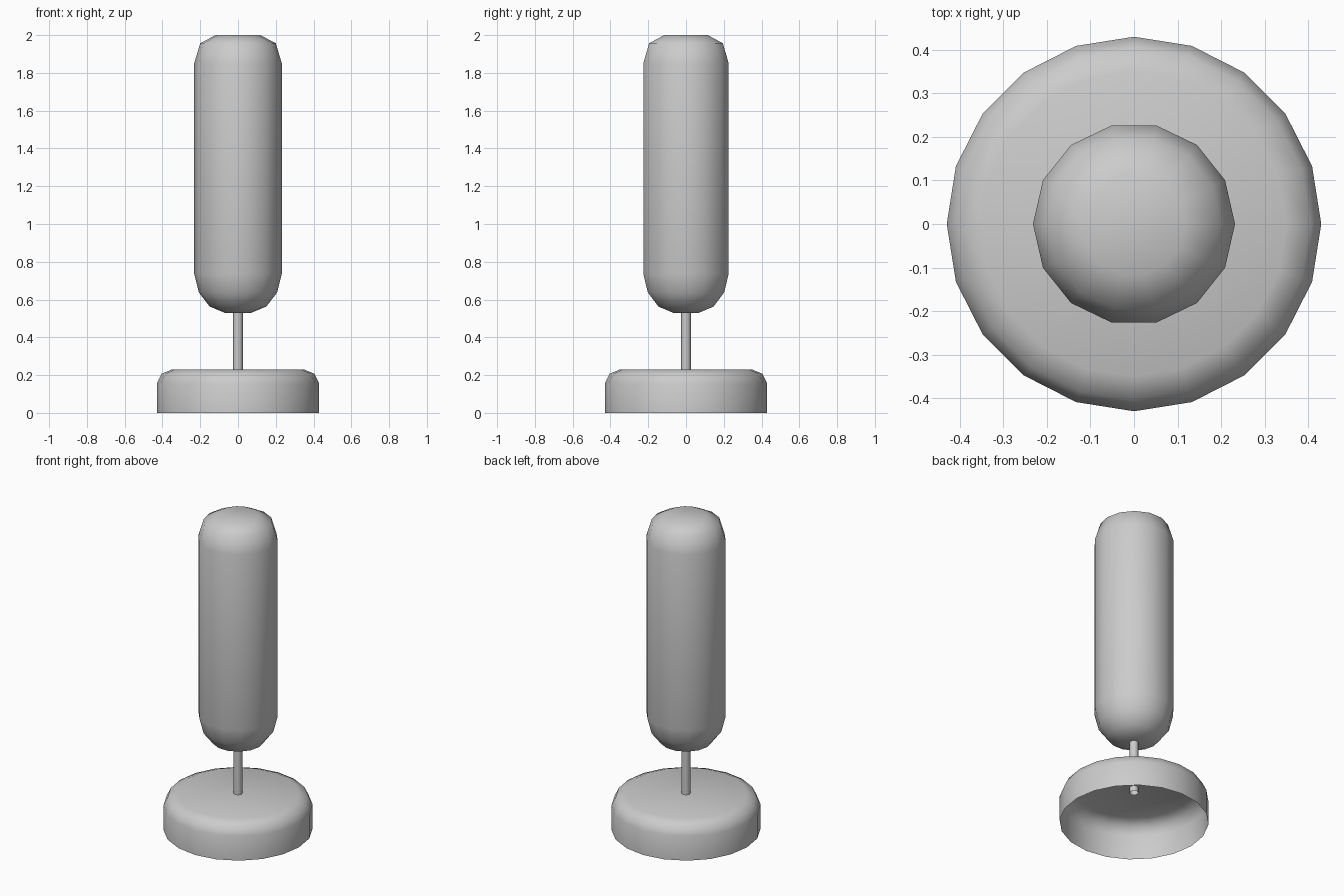
import bpy
import bmesh
from math import cos, sin, tau

if "Cube" in bpy.data.objects:
    bpy.data.objects.remove(bpy.data.objects["Cube"])


def lathe(name, profile, sides, cap_bottom=False, cap_top=False):
    """Revolve (radius, height) points around z into a smooth low-poly shell."""
    bm = bmesh.new()
    rings = [[bm.verts.new((r * cos(tau * i / sides), r * sin(tau * i / sides), z))
              for i in range(sides)] for r, z in profile]
    for low, high in zip(rings, rings[1:]):
        for i in range(sides):
            j = (i + 1) % sides
            bm.faces.new((low[i], low[j], high[j], high[i]))
    if cap_bottom:
        bm.faces.new(rings[0][::-1])
    if cap_top:
        bm.faces.new(rings[-1])
    for face in bm.faces:
        face.smooth = True
    mesh = bpy.data.meshes.new(name)
    bm.to_mesh(mesh)
    bm.free()
    obj = bpy.data.objects.new(name, mesh)
    bpy.context.collection.objects.link(obj)
    return obj


# Hollow base, open underneath, with a rounded upper edge
lathe("base", [(0.43, 0), (0.43, 0.155), (0.405, 0.207), (0.35, 0.23)],
      20, cap_top=True)

# Thin stem, poking slightly through the base and into the bag
lathe("stem", [(0.026, 0.195), (0.026, 0.56)], 8)

# Padded bag with rounded ends
lathe("punching_bag",
      [(0.07, 0.53), (0.15, 0.563), (0.207, 0.637), (0.232, 0.737),
       (0.232, 1.85), (0.2, 1.957), (0.118, 2.0)],
      14, cap_bottom=True, cap_top=True)
